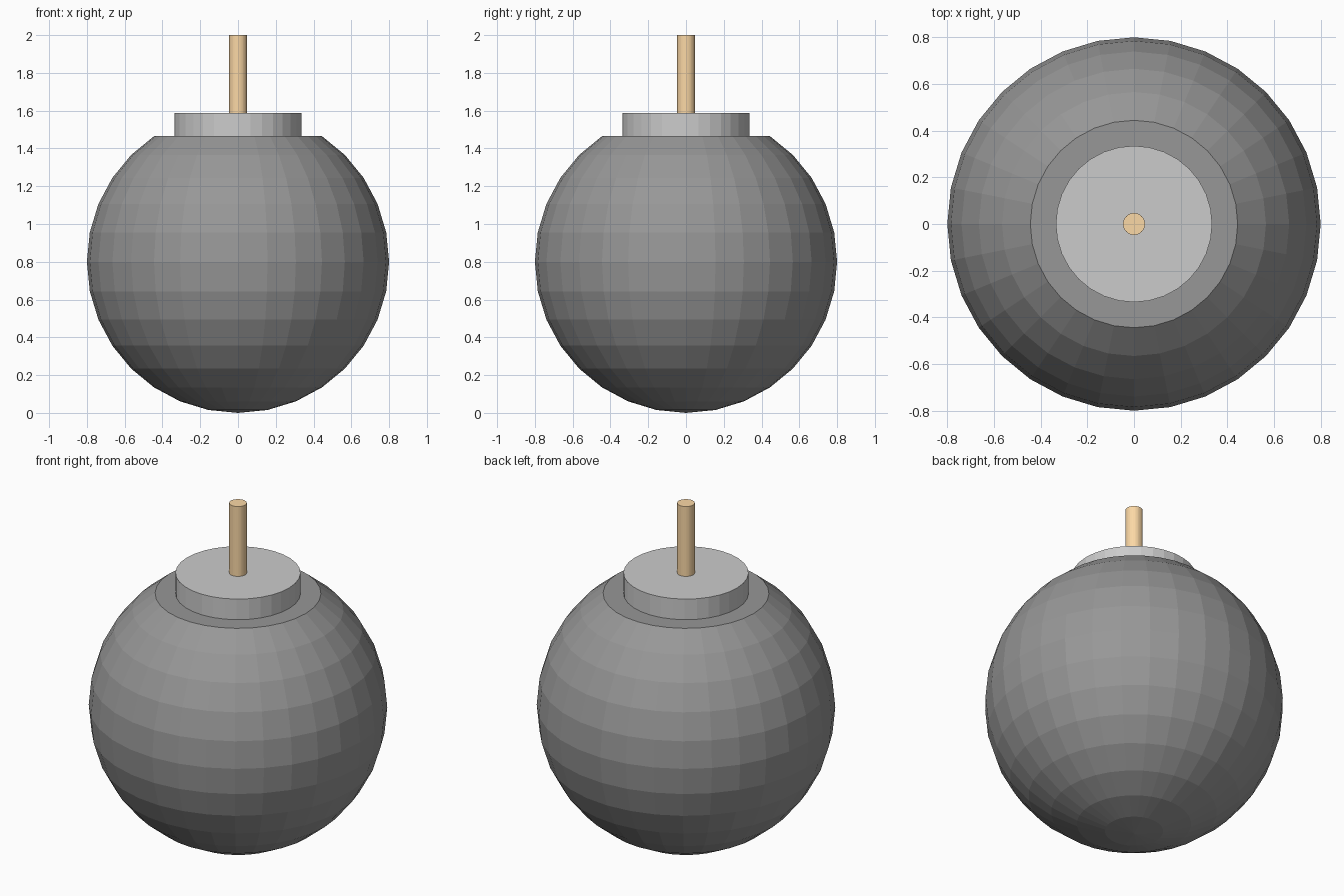
import bpy, bmesh
from math import cos, radians

if "Cube" in bpy.data.objects:
    bpy.data.objects.remove(bpy.data.objects["Cube"])

R = 0.8  # body radius


def colour(obj, name, rgb):
    mat = bpy.data.materials.new(name)
    mat.diffuse_color = (*rgb, 1)
    mat.use_nodes = True
    mat.node_tree.nodes["Principled BSDF"].inputs["Base Color"].default_value = mat.diffuse_color
    obj.data.materials.append(mat)


def cylinder(name, radius, z0, z1):
    bpy.ops.mesh.primitive_cylinder_add(vertices=32, radius=radius, depth=z1 - z0,
                                        location=(0, 0, (z0 + z1) / 2))
    obj = bpy.context.object
    obj.name = name
    return obj


# Round body: faceted sphere with the top three rings cut off flat
bpy.ops.mesh.primitive_uv_sphere_add(segments=32, ring_count=16, radius=R, location=(0, 0, R))
body = bpy.context.object
body.name = "round_body"
rim = R * cos(radians(33.75))
bm = bmesh.new()
bm.from_mesh(body.data)
bmesh.ops.delete(bm, geom=[v for v in bm.verts if v.co.z > rim + 0.01], context='VERTS')
bmesh.ops.contextual_create(bm, geom=[e for e in bm.edges if e.is_boundary])
bmesh.ops.recalc_face_normals(bm, faces=bm.faces)
bm.to_mesh(body.data)
bm.free()
colour(body, "dark_grey", (0.31, 0.31, 0.31))

# Cap on the flat top
cap = cylinder("cap", 0.335, R + rim - 0.01, 1.587)
colour(cap, "light_grey", (0.6, 0.6, 0.6))

# Fuse standing in the cap
fuse = cylinder("fuse", 0.047, 1.57, 2.0)
colour(fuse, "tan", (0.97, 0.69, 0.38))
